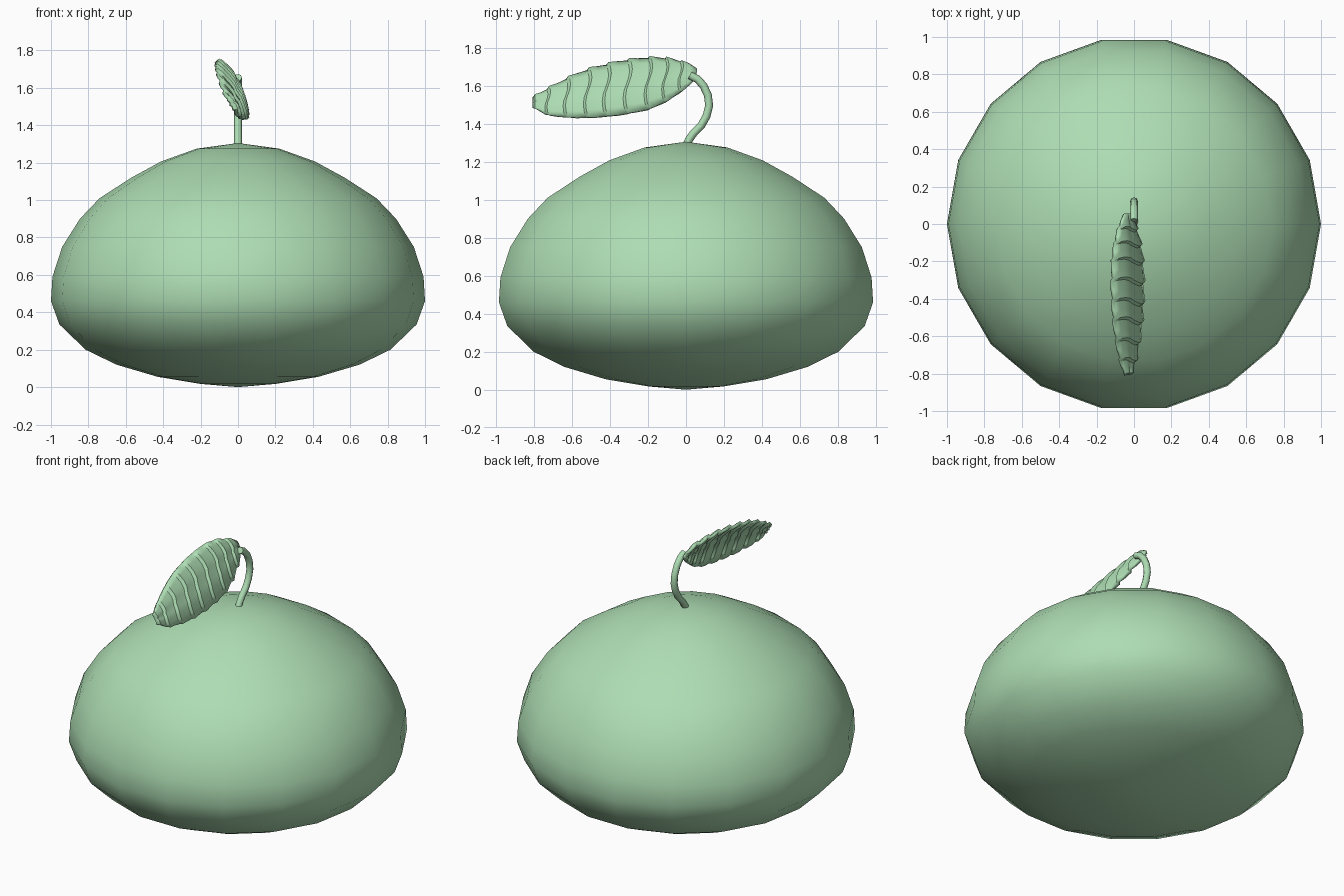
import bpy, math
from mathutils import Vector

if "Cube" in bpy.data.objects:
    bpy.data.objects.remove(bpy.data.objects["Cube"])

mat = bpy.data.materials.new("pale_green")
mat.diffuse_color = (0.42, 0.72, 0.45, 1)
mat.use_nodes = True
mat.node_tree.nodes["Principled BSDF"].inputs["Base Color"].default_value = mat.diffuse_color


def make(name, verts, faces, angle):
    me = bpy.data.meshes.new(name)
    me.from_pydata(verts, [], faces)
    me.materials.append(mat)
    ob = bpy.data.objects.new(name, me)
    bpy.context.collection.objects.link(ob)
    bpy.ops.object.select_all(action='DESELECT')
    ob.select_set(True)
    bpy.context.view_layer.objects.active = ob
    bpy.ops.object.shade_smooth_by_angle(angle=math.radians(angle))
    return ob


def bridge(rings, n):
    return [(r * n + i, r * n + (i + 1) % n, (r + 1) * n + (i + 1) % n, (r + 1) * n + i)
            for r in range(rings - 1) for i in range(n)]


# Body: 18-sided lathe, bottom to top
profile = [(0.20, 0.017), (0.43, 0.055), (0.65, 0.12), (0.815, 0.20), (0.955, 0.335),
           (1.0, 0.46), (0.992, 0.59), (0.94, 0.75), (0.845, 0.90), (0.74, 1.01),
           (0.57, 1.12), (0.41, 1.207), (0.22, 1.275)]
N = 18
verts = [(r * math.cos(2 * math.pi * i / N), r * math.sin(2 * math.pi * i / N), z)
         for r, z in profile for i in range(N)]
faces = bridge(len(profile), N)
bot, top = len(verts), len(verts) + 1
verts += [(0, 0, 0.0), (0, 0, 1.305)]
last = (len(profile) - 1) * N
for i in range(N):
    j = (i + 1) % N
    faces += [(bot, j, i), (top, last + i, last + j)]
make("body", verts, faces, 60)

# Stem: bent tube in the x = 0 plane
path = [(0.0, 1.28), (0.015, 1.315), (0.04, 1.35), (0.08, 1.39), (0.108, 1.44), (0.122, 1.495),
        (0.115, 1.55), (0.092, 1.60), (0.06, 1.635), (0.02, 1.655)]
verts, S = [], 8
for k, (y, z) in enumerate(path):
    a, b = path[max(k - 1, 0)], path[min(k + 1, len(path) - 1)]
    t = Vector((0, b[0] - a[0], b[1] - a[1])).normalized()
    side = Vector((1, 0, 0))
    up = t.cross(side)
    for i in range(S):
        ang = 2 * math.pi * i / S
        verts.append(Vector((0, y, z)) + 0.021 * (side * math.cos(ang) + up * math.sin(ang)))
faces = bridge(len(path), S)
faces += [tuple(reversed(range(S))), tuple(range(len(verts) - S, len(verts)))]
make("stem", verts, faces, 60)

# Leaf: tilted arched blade with stepped cross ridges: (y, centre z, half width)
outline = [(0.055, 1.667, 0.025), (0.0, 1.655, 0.075), (-0.1, 1.632, 0.128), (-0.2, 1.612, 0.155),
           (-0.35, 1.588, 0.161), (-0.5, 1.563, 0.147), (-0.6, 1.543, 0.124),
           (-0.72, 1.517, 0.08), (-0.8, 1.513, 0.03)]


def sample(y):
    for p, q in zip(outline, outline[1:]):
        if y >= q[0] - 1e-6:
            f = (p[0] - y) / (p[0] - q[0])
            return p[1] + (q[1] - p[1]) * f, p[2] + (q[2] - p[2]) * f


w, n = Vector((-0.5, 0, 0.866)), Vector((0.866, 0, 0.5))
ridges = [0.055, -0.03, -0.11, -0.2, -0.31, -0.42, -0.52, -0.63, -0.73, -0.8]
stations = []
for k, (a, b) in enumerate(zip(ridges, ridges[1:])):
    stations += [(a, 0.0), (a + (b - a) * 0.5, 0.004), (a + (b - a) * 0.88, 0.013)]
stations.append((-0.8, 0.0))
M = 8
verts = []
for y, h in stations:
    z, hw = sample(y)
    for j in range(M + 1):
        u = 2 * j / M - 1
        fold = 0.032 * (1 - u * u) * hw / 0.16 - 0.006 * (j == M // 2)
        sweep = 0.018 * math.sin(u * 3) * hw / 0.16 if -0.79 < y < 0.05 else 0
        verts.append(Vector((-0.03, y + sweep, z)) + w * u * (hw + h * 0.4) + n * (fold + h - 0.012))
faces = [(r * (M + 1) + j, r * (M + 1) + j + 1, (r + 1) * (M + 1) + j + 1, (r + 1) * (M + 1) + j)
         for r in range(len(stations) - 1) for j in range(M)]
leaf = make("leaf", verts, faces, 40)
solid = leaf.modifiers.new("thickness", 'SOLIDIFY')
solid.thickness = 0.02
solid.offset = 0
